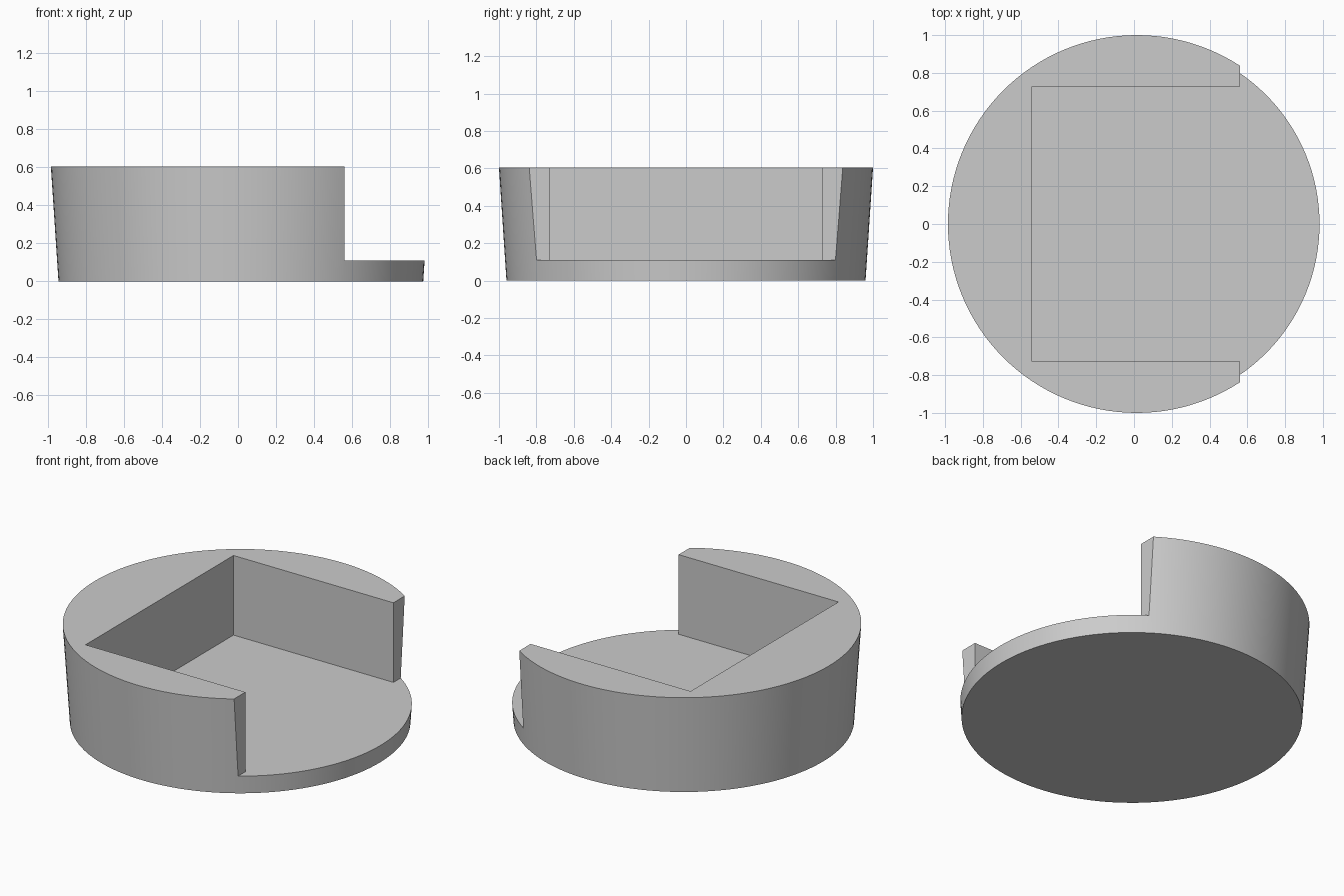
import bpy
import bmesh
from mathutils import Matrix

# Main dimensions
HEIGHT = 0.605
FLOOR = 0.11
CENTRE_X = 0.015
BOTTOM_R, TOP_R = 0.96, 1.0
BACK_X, OPEN_X, HALF_W = -0.54, 0.56, 0.727

if "Cube" in bpy.data.objects:
    bpy.data.objects.remove(bpy.data.objects["Cube"])


def make_object(name, bm):
    mesh = bpy.data.meshes.new(name)
    bmesh.ops.recalc_face_normals(bm, faces=bm.faces)
    bm.to_mesh(mesh)
    bm.free()
    obj = bpy.data.objects.new(name, mesh)
    bpy.context.scene.collection.objects.link(obj)
    return obj


# Plain grey material
grey = bpy.data.materials.new("light_grey")
grey.use_nodes = True
colour = (0.6, 0.6, 0.6, 1)
grey.diffuse_color = colour
grey.node_tree.nodes["Principled BSDF"].inputs["Base Color"].default_value = colour

# Round body, slightly wider at the top
bm = bmesh.new()
bmesh.ops.create_cone(bm, cap_ends=True, segments=128, radius1=BOTTOM_R,
                      radius2=TOP_R, depth=HEIGHT,
                      matrix=Matrix.Translation((CENTRE_X, 0, HEIGHT / 2)))
body = make_object("round_holder_body", bm)
body.data.materials.append(grey)

# T-shaped cutter: rectangular recess plus the fully open right side
half = [(BACK_X, HALF_W), (OPEN_X, HALF_W), (OPEN_X, 1.2), (1.2, 1.2)]
outline = half + [(x, -y) for x, y in reversed(half)]
bm = bmesh.new()
base = bm.faces.new([bm.verts.new((x, y, FLOOR)) for x, y in outline])
top = bmesh.ops.extrude_face_region(bm, geom=[base])["geom"]
bmesh.ops.translate(bm, vec=(0, 0, 1),
                    verts=[v for v in top if isinstance(v, bmesh.types.BMVert)])
cutter = make_object("recess_cutter", bm)
cutter.data.materials.append(grey)
cutter.hide_render = True

# Cut the recess, then drop the cutter
cut = body.modifiers.new("recess", 'BOOLEAN')
cut.operation = 'DIFFERENCE'
cut.solver = 'EXACT'
cut.object = cutter
bpy.ops.object.select_all(action='DESELECT')
bpy.context.view_layer.objects.active = body
body.select_set(True)
bpy.ops.object.modifier_apply(modifier=cut.name)
bpy.data.objects.remove(cutter)

# Smooth round wall with crisp edges
bpy.ops.object.shade_smooth_by_angle(angle=0.5)
